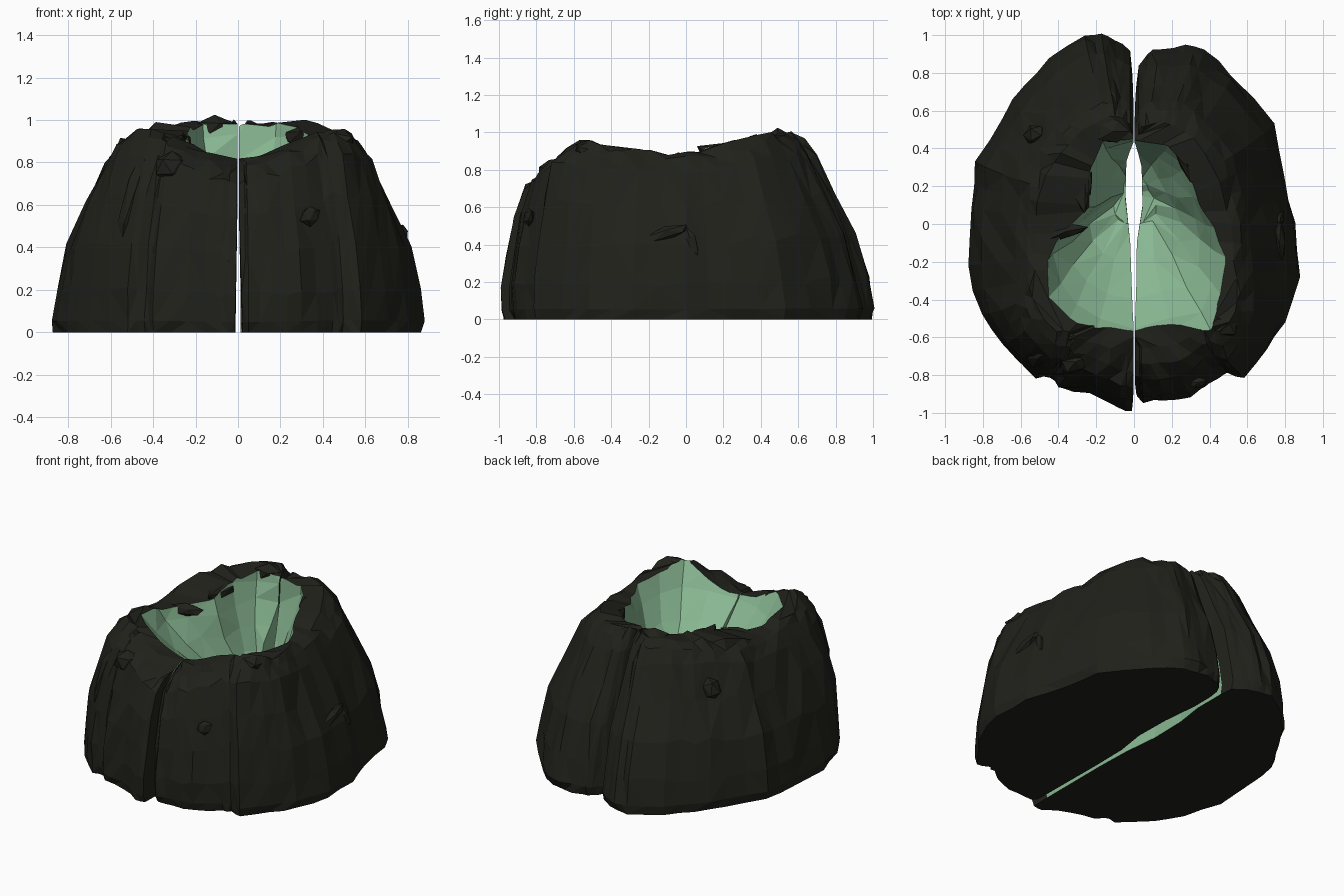
import bpy, bmesh, random
from mathutils import Vector, Euler

if "Cube" in bpy.data.objects:
    bpy.data.objects.remove(bpy.data.objects["Cube"])

random.seed(4)


def material(name, rgb):
    m = bpy.data.materials.new(name)
    m.diffuse_color = (*rgb, 1)
    m.use_nodes = True
    m.node_tree.nodes["Principled BSDF"].inputs["Base Color"].default_value = m.diffuse_color
    return m


ROCK = material("dark_rock", (0.015, 0.015, 0.011))
CRYSTAL = material("green_crystal", (0.25, 0.48, 0.29))


def add_object(name, bm):
    bmesh.ops.recalc_face_normals(bm, faces=bm.faces)
    me = bpy.data.meshes.new(name)
    bm.to_mesh(me)
    bm.free()
    me.materials.append(ROCK)
    me.materials.append(CRYSTAL)
    ob = bpy.data.objects.new(name, me)
    bpy.context.collection.objects.link(ob)
    return ob


def interp(table, t):
    if t <= table[0][0]:
        return table[0][1]
    for (a, va), (b, vb) in zip(table, table[1:]):
        if t <= b:
            return va + (vb - va) * (t - a) / (b - a)
    return table[-1][1]


def jit(a):
    return random.uniform(-a, a)


# Rim height along y, with a dip at the front of the split
RIM = [(-0.75, 0.88), (-0.55, 0.95), (-0.4, 0.91), (-0.1, 0.88),
       (0.1, 0.91), (0.4, 0.98), (0.6, 0.99)]


def rim_height(x, y):
    dip = max(0, 1 - abs(x) / 0.35) * 0.12 if y < -0.3 else 0
    return interp(RIM, y) - dip


# Height fraction, then side, front and back scales of each layer
LEVELS = [(0, .985, .985, .985), (.06, 1, 1, 1), (.22, .98, 1, .97), (.45, .925, .975, .9),
          (.68, .82, .94, .79), (.88, .715, .88, .695), (.96, .65, .79, .64), (1, .6, .70, .57)]


def rock_half(name, outer, cut):
    pts = []
    for a, b in zip(outer, outer[1:]):
        a, b = Vector(a), Vector(b)
        pts += [(a, False), ((a + b) / 2, False)]
    pts.append((Vector(outer[-1]), False))
    pts += [(Vector(c), True) for c in cut]
    bm = bmesh.new()
    rings = []
    for k, (f, sx, sf, sb) in enumerate(LEVELS):
        ring = []
        for p, is_cut in pts:
            corner = 0.45 * min(1, max(0, (-p.y - 0.3) / 0.4))
            # The halves lean together near the top of the split
            close = (1 - .75 * min(1, f / .7)) if not -.4 < p.y < .5 else 1
            if is_cut:
                x = p.x * close
            elif abs(p.x) < .03:
                x = p.x * (close if p.y < 0 else 1)
            else:
                x = p.x * (sx + (1 - sx) * corner)
            y = p.y * (sf if p.y < 0 else sb)
            z = f * rim_height(p.x * 0.7, p.y * (0.7 if p.y < 0 else 0.57))
            if not is_cut:
                r = 1 + jit(0.011)
                x, y = x * (r if abs(x) > 0.08 else 1), y * r
                z += jit(0.02) if k > 1 else 0
            ring.append(bm.verts.new((x, y, z)))
        rings.append(ring)
    n = len(pts)
    first_cut = len(pts) - len(cut)
    for k, (lo, hi) in enumerate(zip(rings, rings[1:])):
        for i in range(n):
            j = (i + 1) % n
            face = bm.faces.new((lo[i], lo[j], hi[j], hi[i]))
            inner = first_cut <= i < n - 1
            low_back = i == n - 2 and k < 3
            if (inner and i < n - 2) or low_back:
                face.material_index = 1
    bm.faces.new(rings[0])
    bm.faces.new(rings[-1])
    bmesh.ops.triangulate(bm, faces=bm.faces)
    return add_object(name, bm)


left = rock_half("left_rock_half",
    [(-.02, .92), (-.10, .97), (-.17, 1.0), (-.26, 1.0), (-.45, .88), (-.58, .74), (-.70, .57),
     (-.84, .33), (-.86, .08), (-.88, -.22), (-.81, -.48), (-.70, -.64), (-.52, -.81),
     (-.44, -.81), (-.40, -.86), (-.24, -.90), (-.08, -.98), (-.015, -.98)],
    [(-.012, -.85), (-.012, -.65), (-.012, -.35), (-.02, -.1), (-.045, .15), (-.04, .4),
     (-.012, .6), (-.012, .82)])
right = rock_half("right_rock_half",
    [(.025, .83), (.07, .90), (.13, .93), (.27, .94), (.37, .92), (.52, .79), (.74, .53),
     (.79, .25), (.86, 0), (.88, -.28), (.80, -.52), (.70, -.66), (.58, -.81), (.50, -.79),
     (.45, -.81), (.30, -.91), (.16, -.93), (.05, -.94), (.022, -.91)],
    [(.018, -.85), (.016, -.65), (.012, -.35), (.015, -.1), (.045, .1), (.04, .35),
     (.015, .6), (.015, .75)])

# Crystal hollow, cut out of both halves: long front slope, steep back wall
OPENING = [(0, -.63), (.2, -.57), (.4, -.54), (.47, -.38), (.48, -.18), (.43, -.03), (.33, .13),
           (.27, .28), (.18, .41), (0, .45), (-.16, .43), (-.23, .28), (-.24, .08), (-.40, -.06),
           (-.46, -.2), (-.43, -.38), (-.34, -.5), (-.2, -.58)]
bm = bmesh.new()
rings = []
for z, s, shift in [(1.2, 1.06, 0), (.93, 1.02, 0), (.8, .9, .03), (.66, .72, .08),
                    (.52, .5, .15), (.4, .24, .22)]:
    rings.append([bm.verts.new((x * s * (1 + jit(.04)), (y + .1) * s * (1 + jit(.04)) - .1 + shift,
                                z + (jit(.02) if z < 1 else 0))) for x, y in OPENING])
for a, b in zip(rings, rings[1:]):
    for i in range(len(a)):
        j = (i + 1) % len(a)
        bm.faces.new((a[i], a[j], b[j], b[i]))
bm.faces.new(rings[0])
bm.faces.new(rings[-1])
bmesh.ops.triangulate(bm, faces=bm.faces)
for f in bm.faces:
    f.material_index = 1
hollow = add_object("hollow_cutter", bm)
hollow.hide_render = True

for half in (left, right):
    mod = half.modifiers.new("hollow", 'BOOLEAN')
    mod.operation = 'DIFFERENCE'
    mod.solver = 'EXACT'
    mod.object = hollow
    bpy.context.view_layer.objects.active = half
    bpy.ops.object.modifier_apply(modifier=mod.name)
bpy.data.objects.remove(hollow)


# Loose lumps on the flanks and shards along the rim
def lump(name, loc, size, turn):
    bm = bmesh.new()
    bmesh.ops.create_icosphere(bm, subdivisions=1, radius=1)
    rot = Euler(turn).to_matrix()
    for v in bm.verts:
        c = v.co * (1 + jit(0.18))
        v.co = rot @ Vector(c[i] * size[i] for i in range(3)) + Vector(loc)
    add_object(name, bm)


for i, (loc, size, turn) in enumerate([
        ((.34, -.84, .55), (.05, .03, .05), (0, 0, .3)),
        ((.77, -.1, .46), (.03, .14, .035), (.3, 0, 0)),
        ((.77, .03, .40), (.03, .035, .10), (.3, 0, 0)),
        ((-.52, .47, .72), (.06, .06, .08), (0, .4, 0)),
        ((-.31, -.73, .78), (.08, .06, .07), (0, 0, .4)),
        ((-.50, -.70, .62), (.05, .05, .24), (-.1, .2, 0)),
        ((.52, -.66, .66), (.05, .06, .25), (-.1, -.15, 0))]):
    lump(f"flank_lump_{i + 1}", loc, size, turn)
for i, (loc, size, turn) in enumerate([
        ((.28, .32, .92), (.04, .16, .05), (0, 0, .5)),
        ((-.26, .22, .90), (.05, .16, .05), (0, 0, -.1)),
        ((-.36, -.04, .85), (.13, .04, .04), (0, 0, .2)),
        ((.49, -.52, .90), (.07, .08, .05), (0, .2, .3)),
        ((-.38, -.57, .88), (.09, .06, .05), (0, -.2, -.5)),
        ((-.11, .49, .96), (.09, .07, .055), (0, 0, 0))]):
    lump(f"rim_lump_{i + 1}", loc, size, turn)
